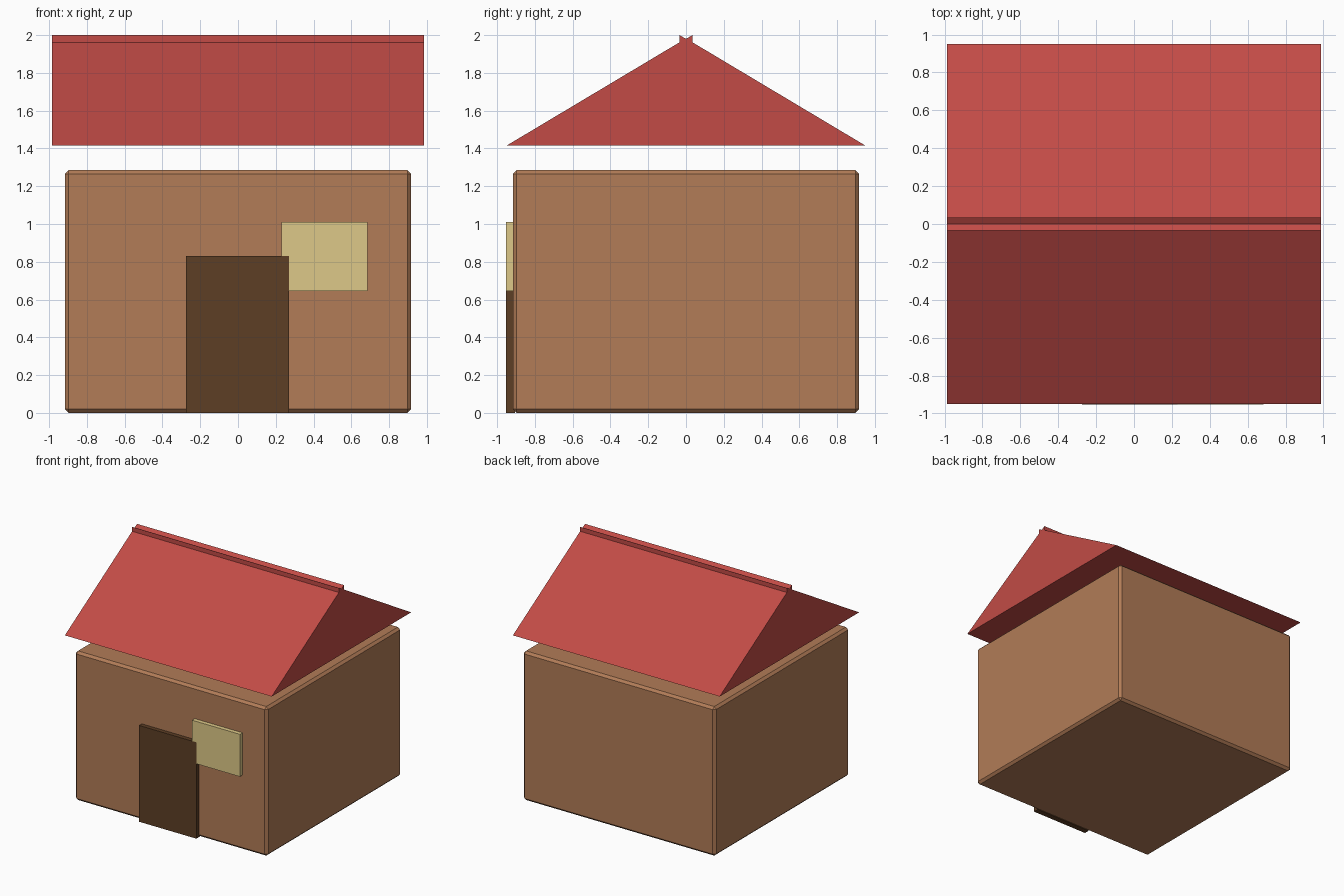
import bpy
import bmesh

cube = bpy.data.objects.get("Cube")
if cube:
    bpy.data.objects.remove(cube, do_unlink=True)


def make_material(name, rgb):
    """Flat material from 0-255 display values."""
    linear = [((c / 255 + 0.055) / 1.055) ** 2.4 for c in rgb] + [1.0]
    mat = bpy.data.materials.new(name)
    mat.use_nodes = True
    mat.diffuse_color = linear
    bsdf = mat.node_tree.nodes["Principled BSDF"]
    bsdf.inputs["Base Color"].default_value = linear
    bsdf.inputs["Roughness"].default_value = 0.8
    return mat


def add_object(name, bm, mat):
    bmesh.ops.recalc_face_normals(bm, faces=bm.faces)
    mesh = bpy.data.meshes.new(name)
    bm.to_mesh(mesh)
    bm.free()
    mesh.materials.append(mat)
    obj = bpy.data.objects.new(name, mesh)
    bpy.context.collection.objects.link(obj)
    return obj


def add_box(name, low, high, mat, bevel=0.0):
    """Box between two corners, with an optional chamfer."""
    bm = bmesh.new()
    bmesh.ops.create_cube(bm, size=1)
    for v in bm.verts:
        v.co = [h if c > 0 else l for c, l, h in zip(v.co, low, high)]
    obj = add_object(name, bm, mat)
    if bevel:
        mod = obj.modifiers.new("chamfer", 'BEVEL')
        mod.width = bevel
        mod.segments = 1
    return obj


wall_brown = make_material("wall_brown", (178, 124, 87))
roof_red = make_material("roof_red", (194, 75, 70))
door_brown = make_material("door_dark_brown", (93, 62, 37))
window_yellow = make_material("window_pale_yellow", (222, 201, 136))

# Chamfered house body
add_box("walls", (-0.917, -0.917, 0), (0.917, 0.917, 1.285), wall_brown, 0.02)

# Door and window panels set into the front wall
add_box("door", (-0.275, -0.9535, 0), (0.27, -0.905, 0.83), door_brown)
add_box("window", (0.23, -0.953, 0.645), (0.685, -0.905, 1.01), window_yellow)

# Solid gable roof with a notched ridge, extruded along x
half = [(0.95, 1.415), (0.034, 1.962), (0.034, 2.0)]
profile = half + [(0, 1.98)] + [(-y, z) for y, z in reversed(half)]
bm = bmesh.new()
end = bm.faces.new([bm.verts.new((-0.986, y, z)) for y, z in profile])
extruded = bmesh.ops.extrude_face_region(bm, geom=[end], use_keep_orig=True)
moved = [g for g in extruded["geom"] if isinstance(g, bmesh.types.BMVert)]
bmesh.ops.translate(bm, verts=moved, vec=(1.972, 0, 0))
add_object("roof", bm, roof_red)
